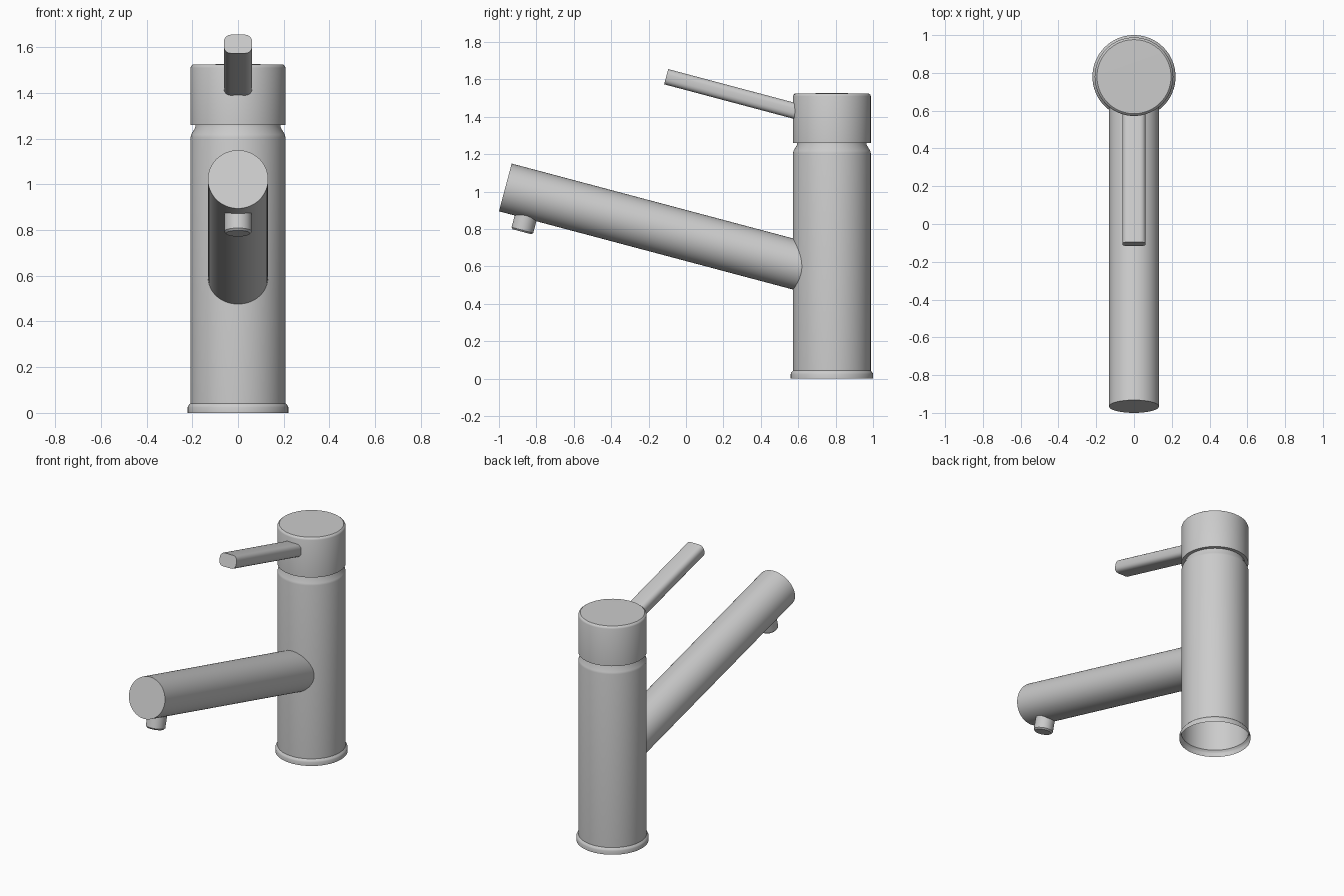
import bpy, bmesh, math
from mathutils import Matrix, Vector

if "Cube" in bpy.data.objects:
    bpy.data.objects.remove(bpy.data.objects["Cube"], do_unlink=True)

COLUMN_Y = 0.78
TILT = math.radians(14.9)

metal = bpy.data.materials.new("satin grey metal")
metal.use_nodes = True
grey = (0.6, 0.6, 0.6, 1)
metal.diffuse_color = grey
metal.node_tree.nodes["Principled BSDF"].inputs["Base Color"].default_value = grey


def finish(name, bm, matrix):
    bmesh.ops.recalc_face_normals(bm, faces=bm.faces)
    mesh = bpy.data.meshes.new(name)
    bm.to_mesh(mesh)
    bm.free()
    mesh.materials.append(metal)
    obj = bpy.data.objects.new(name, mesh)
    bpy.context.collection.objects.link(obj)
    obj.matrix_world = matrix
    bpy.ops.object.select_all(action="DESELECT")
    obj.select_set(True)
    bpy.context.view_layer.objects.active = obj
    bpy.ops.object.shade_smooth_by_angle(angle=math.radians(35))
    return obj


def lathe(name, profile, matrix, steps=64):
    """Spin (radius, height) points about the local z axis."""
    bm = bmesh.new()
    verts = [bm.verts.new((r, 0, z)) for r, z in profile]
    edges = [bm.edges.new(pair) for pair in zip(verts, verts[1:])]
    bmesh.ops.spin(bm, geom=verts + edges, cent=(0, 0, 0), axis=(0, 0, 1),
                   angle=math.tau, steps=steps, use_merge=True)
    bmesh.ops.remove_doubles(bm, verts=bm.verts, dist=1e-5)
    return finish(name, bm, matrix)


def along(y, z, angle):
    """Place a part at (y, z) with its local z axis tilted about x."""
    return Matrix.Translation((0, y, z)) @ Matrix.Rotation(angle, 4, "X")


forward = math.pi / 2 - TILT   # local z runs forward and up
column = Matrix.Translation((0, COLUMN_Y, 0))

# Hollow column with a flared foot and a tapered neck
lathe("column", [(0.22, 0), (0.22, 0.025), (0.217, 0.032), (0.208, 0.042),
                 (0.208, 1.205), (0.205, 1.218), (0.186, 1.25), (0.186, 1.27)], column)

# Handle cap with a softened top edge
lathe("handle_cap", [(0, 1.26), (0.208, 1.26), (0.208, 1.51), (0.205, 1.518),
                     (0.196, 1.525), (0, 1.526)], column)

# Rising spout, starting inside the column and ending in a flat tip
tip = Vector((0, -0.966, 1.022))
axis = Vector((0, -math.cos(TILT), math.sin(TILT)))
length = 1.66
root = tip - axis * length
lathe("spout", [(0, 0), (0.132, 0), (0.132, length), (0, length)],
      along(root.y, root.z, forward))

# Water outlet under the tip, square to the spout
lathe("outlet", [(0, 0), (0.052, 0), (0.06, 0.009), (0.06, 0.14), (0, 0.14)],
      along(-0.877, 0.785, -TILT), steps=40)

# Rounded lever bar
bm = bmesh.new()
bmesh.ops.create_cube(bm, size=1)
lever_length = 0.78
bmesh.ops.scale(bm, vec=(0.124, 0.084, lever_length), verts=bm.verts)
bmesh.ops.translate(bm, vec=(0, 0, -lever_length / 2), verts=bm.verts)
long_edges = [e for e in bm.edges
              if abs(e.verts[0].co.z - e.verts[1].co.z) > 0.1]
bmesh.ops.bevel(bm, geom=long_edges, offset=0.03, segments=4,
                profile=0.5, affect="EDGES")
finish("lever", bm, along(-0.106, 1.614, forward))
